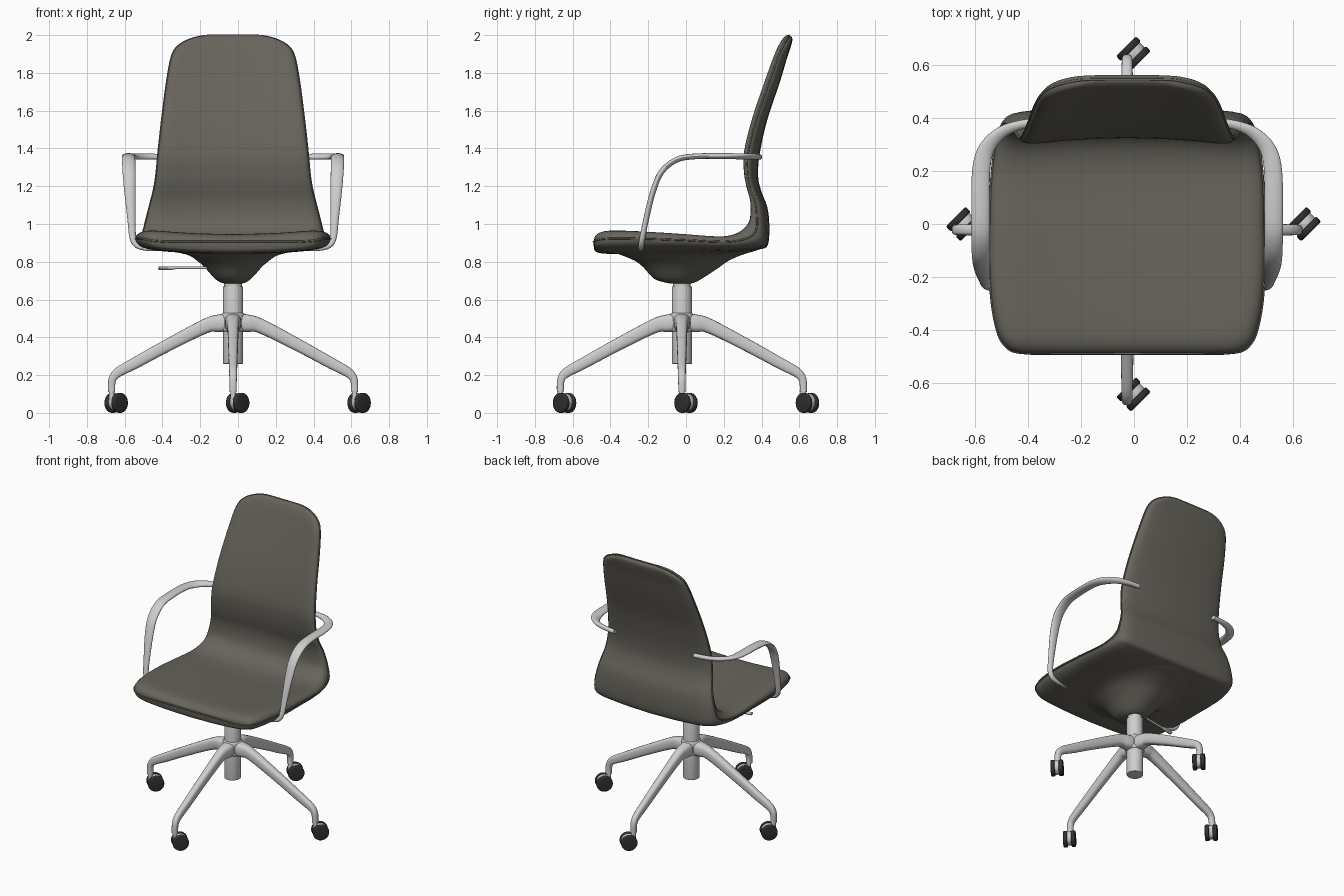
import bpy, bmesh, math
from mathutils import Vector, Matrix

if "Cube" in bpy.data.objects:
    bpy.data.objects.remove(bpy.data.objects["Cube"])

CX, CY = -0.026, -0.022          # axis of the column
TAU = 2 * math.pi


def material(name, rgb):
    m = bpy.data.materials.new(name)
    m.diffuse_color = (*rgb, 1)
    m.use_nodes = True
    m.node_tree.nodes["Principled BSDF"].inputs["Base Color"].default_value = m.diffuse_color
    return m


FABRIC = material("warm grey upholstery", (0.135, 0.127, 0.106))
METAL = material("light grey metal", (0.62, 0.62, 0.62))
RUBBER = material("black rubber", (0.03, 0.03, 0.032))


def finish(name, bm, mat, angle=40):
    bmesh.ops.recalc_face_normals(bm, faces=bm.faces)
    me = bpy.data.meshes.new(name)
    bm.to_mesh(me)
    bm.free()
    me.shade_smooth()
    me.set_sharp_from_angle(angle=math.radians(angle))
    me.materials.append(mat)
    ob = bpy.data.objects.new(name, me)
    bpy.context.collection.objects.link(ob)
    return ob


def loft(name, rings, mat, angle=40):
    bm = bmesh.new()
    vs = [[bm.verts.new(p) for p in r] for r in rings]
    n = len(vs[0])
    for a, b in zip(vs, vs[1:]):
        for i in range(n):
            j = (i + 1) % n
            bm.faces.new((a[i], a[j], b[j], b[i]))
    bm.faces.new(vs[0])
    bm.faces.new(vs[-1])
    return finish(name, bm, mat, angle)


def spline(pts, n):
    """Catmull-Rom through tuples of any size."""
    out = []
    for i in range(len(pts) - 1):
        q = [pts[max(i - 1, 0)], pts[i], pts[i + 1], pts[min(i + 2, len(pts) - 1)]]
        for k in range(n):
            t = k / n
            out.append(tuple(
                b + 0.5 * t * (c - a + t * (2 * a - 5 * b + 4 * c - d + t * (3 * (b - c) + d - a)))
                for a, b, c, d in zip(*q)))
    return out + [tuple(pts[-1])]


def sweep(name, path, ref, mat, power=1.0, sides=20):
    """path: (x, y, z, half_width, half_height) with elliptical or boxy sections."""
    pts = [Vector(p[:3]) for p in path]
    rings = []
    for i, p in enumerate(path):
        t = (pts[min(i + 1, len(pts) - 1)] - pts[max(i - 1, 0)]).normalized()
        w = t.cross(Vector(ref)).normalized()
        h = w.cross(t)
        ring = []
        for k in range(sides):
            c, s = math.cos(TAU * k / sides), math.sin(TAU * k / sides)
            ring.append(pts[i] + w * p[3] * math.copysign(abs(c) ** power, c)
                        + h * p[4] * math.copysign(abs(s) ** power, s))
        rings.append(ring)
    return loft(name, rings, mat)


def cylinder(name, center, radius, depth, mat, axis=(0, 0, 1), bevel=0.0):
    bm = bmesh.new()
    rot = Vector((0, 0, 1)).rotation_difference(Vector(axis)).to_matrix().to_4x4()
    bmesh.ops.create_cone(bm, cap_ends=True, segments=32, radius1=radius, radius2=radius,
                          depth=depth, matrix=Matrix.Translation(center) @ rot)
    if bevel:
        rim = [e for e in bm.edges if any(len(f.verts) > 4 for f in e.link_faces)]
        bmesh.ops.bevel(bm, geom=rim, offset=bevel, segments=3, profile=0.5, affect='EDGES')
    return finish(name, bm, mat)


# Seat and back: one padded shell. Front (y, z), rear (y, z), half width
STATIONS = [
    (-.489, .897, -.489, .885, .36), (-.480, .922, -.482, .858, .43),
    (-.450, .940, -.455, .846, .467), (-.400, .946, -.410, .842, .490),
    (-.300, .943, -.300, .840, .510), (-.150, .934, -.150, .840, .520),
    (.000, .924, .000, .840, .518), (.120, .917, .150, .840, .515),
    (.220, .921, .290, .850, .506), (.295, .945, .390, .866, .492),
    (.340, .990, .434, .890, .476), (.358, 1.05, .441, 1.00, .456),
    (.358, 1.12, .430, 1.09, .436), (.342, 1.19, .400, 1.17, .418),
    (.328, 1.27, .382, 1.25, .406), (.328, 1.38, .390, 1.37, .396),
    (.370, 1.56, .430, 1.55, .376), (.435, 1.76, .495, 1.745, .350),
    (.480, 1.89, .533, 1.872, .325), (.500, 1.945, .552, 1.93, .292),
    (.517, 1.980, .562, 1.965, .235), (.532, 1.996, .562, 1.985, .175),
    (.542, 2.000, .552, 1.996, .120)]
rings, right_edge, left_edge = [], [], []
K = 18
for fy, fz, by, bz, hw in spline(STATIONS, 4):
    f, b = Vector((0, fy, fz)), Vector((0, by, bz))
    mid, half = (f + b) / 2, (f - b) / 2
    curl = 0.03 + 0.018 * min(1, max(0, (fz - 1) / 0.2)) * min(1, max(0, (2.0 - fz) / 0.1))

    def point(s, side):
        x = hw * s
        thick = math.sqrt(max(0, 1 - abs(s) ** 16))
        p = mid + half * thick * side + half.normalized() * curl * (x / 0.5) ** 2
        return p + Vector((CX + x, 0, 0))

    ss = [math.copysign(abs(math.sin(math.pi * (k / K - 0.5))) ** 0.6, k - K / 2)
          if k != K / 2 else 0.0 for k in range(K + 1)]
    rings.append([point(s, 1) for s in ss] + [point(s, -1) for s in ss[-2:0:-1]])
    right_edge.append(point(1, 1))
    left_edge.append(point(-1, 1))
loft("padded_seat_and_back", rings, FABRIC, 60)

# Piping along the shell edge
cu = bpy.data.curves.new("edge_piping", 'CURVE')
cu.dimensions = '3D'
cu.bevel_depth, cu.bevel_resolution = 0.005, 2
loop = right_edge + left_edge[::-1]
sp = cu.splines.new('POLY')
sp.points.add(len(loop) - 1)
for q, p in zip(sp.points, loop):
    q.co = (*p, 1)
sp.use_cyclic_u = True
cu.materials.append(FABRIC)
bpy.context.collection.objects.link(bpy.data.objects.new("edge_piping", cu))

# Funnel-shaped underside of the seat: z, half width, front y, rear y
FUNNEL = [(.885, .47, -.45, .42), (.862, .37, -.42, .38), (.838, .245, -.35, .30),
          (.805, .19, -.27, .225), (.77, .15, -.225, .175), (.73, .115, -.19, .115),
          (.705, .09, -.16, .075), (.69, .065, -.11, .045), (.686, .05, -.09, .03)]
rings = []
for z, hx, y0, y1 in spline(FUNNEL, 3):
    rings.append([Vector((CX + hx * math.cos(TAU * k / 40),
                          (y0 + y1) / 2 + (y1 - y0) / 2 * math.sin(TAU * k / 40), z))
                  for k in range(40)])
loft("seat_underside", rings, FABRIC, 60)

# Armrests
ARM = [(.31, .388, 1.355, .015, .015), (.40, .375, 1.356, .018, .015),
       (.475, .345, 1.357, .024, .015), (.530, .285, 1.358, .031, .015),
       (.551, .20, 1.360, .034, .015), (.553, .05, 1.358, .035, .015),
       (.553, -.05, 1.340, .035, .015), (.551, -.13, 1.275, .034, .015),
       (.546, -.175, 1.17, .030, .015), (.538, -.210, 1.03, .022, .015),
       (.531, -.230, .93, .018, .015), (.510, -.237, .888, .016, .014),
       (.460, -.24, .871, .015, .012), (.39, -.24, .868, .013, .010)]
for side, label in ((-1, "left"), (1, "right")):
    path = [(CX + side * x, y, z, w, h) for x, y, z, w, h in spline(ARM, 5)]
    sweep(label + "_armrest", path, (0, -0.5, 1), METAL)

# Height lever
sweep("height_lever", [(-.10, -.08, .768, .007, .007), (-.33, -.12, .768, .007, .007),
                       (-.35, -.123, .766, .014, .009), (-.42, -.135, .766, .014, .009)],
      (0, 0, 1), METAL, sides=12)

# Gas column
cylinder("column", (CX, CY, .465), .053, .41, METAL, bevel=.003)
cylinder("column_collar", (CX, CY, .68), .047, .03, METAL)
cylinder("base_hub", (CX, CY, .48), .062, .10, METAL, bevel=.012)

# Four legs with twin-wheel casters, all casters turned the same way
LEG = [(0, .478, .045, .050), (.08, .474, .040, .046), (.15, .458, .031, .038),
       (.35, .356, .026, .033), (.52, .263, .023, .030), (.605, .217, .021, .026),
       (.636, .185, .020, .021), (.643, .15, .019, .019), (.643, .112, .019, .019)]
AXLE = Vector((1, -1, 0)).normalized()
for i, label in enumerate(("right", "rear", "left", "front")):
    c, s = round(math.cos(i * math.pi / 2)), round(math.sin(i * math.pi / 2))
    path = [(CX + c * r, CY + s * r, z, w, h) for r, z, w, h in spline(LEG, 4)]
    sweep(label + "_leg", path, (c * 0.6, s * 0.6, 1), METAL, power=0.7)
    end = Vector((CX + c * .643, CY + s * .643, 0))
    hub = end + Vector((.024, .022, .053))
    cylinder(label + "_caster_stem", end + Vector((0, 0, .09)), .014, .06, METAL)
    cylinder(label + "_caster_body", hub + Vector((0, 0, .004)), .046, .03, METAL, AXLE, .004)
    for k in (-1, 1):
        cylinder("%s_caster_wheel_%s" % (label, "a" if k < 0 else "b"),
                 hub + AXLE * k * .026, .053, .027, RUBBER, AXLE, .007)
